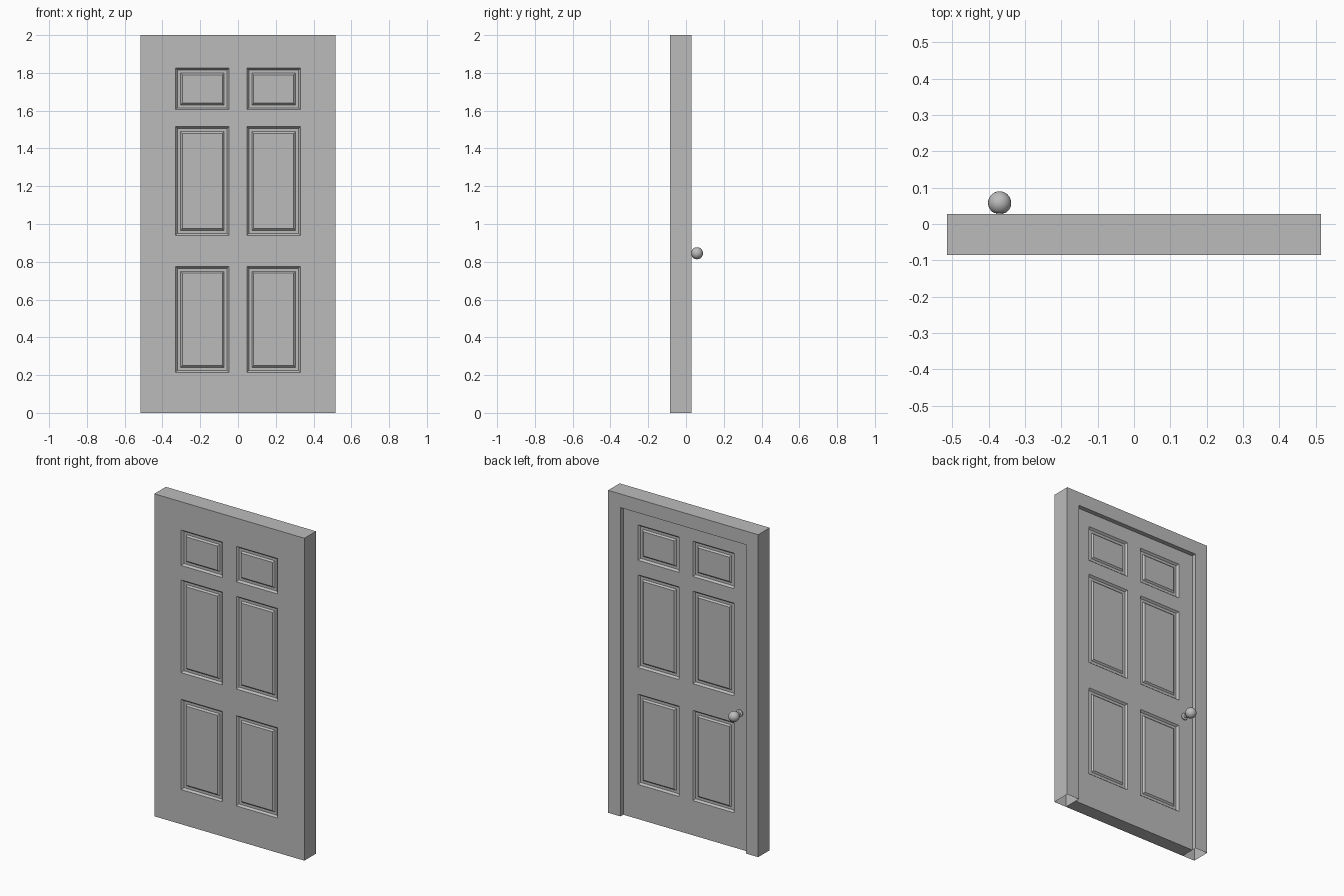
import bpy, bmesh, math

if "Cube" in bpy.data.objects:
    bpy.data.objects.remove(bpy.data.objects["Cube"])

grey = bpy.data.materials.new("plain grey")
grey.diffuse_color = (0.5, 0.5, 0.5, 1)
grey.use_nodes = True
grey.node_tree.nodes["Principled BSDF"].inputs["Base Color"].default_value = grey.diffuse_color

FRONT, SLAB_BACK, FRAME_BACK = -0.085, 0.0, 0.028
XO, XI, ZT, ZI = 0.515, 0.43, 2.0, 1.915      # outer frame and opening
XS = [-XO, -XI, -0.33, -0.048, 0.048, 0.33, XI, XO]
ZS = [0, 0.215, 0.775, 0.94, 1.515, 1.605, 1.825, ZI, ZT]
PANEL_COLS, PANEL_ROWS = (2, 4), (1, 3, 5)


def finish(obj):
    obj.data.materials.append(grey)
    return obj


def quad(bm, *pts):
    return bm.faces.new([bm.verts.new(p) for p in pts])


# Door slab and surrounding frame, one continuous front
bm = bmesh.new()
panels = []
for i, (x0, x1) in enumerate(zip(XS, XS[1:])):
    for k, (z0, z1) in enumerate(zip(ZS, ZS[1:])):
        in_frame = i in (0, 6) or k == 7
        is_panel = i in PANEL_COLS and k in PANEL_ROWS
        y = FRAME_BACK if in_frame else SLAB_BACK
        f = quad(bm, (x0, FRONT, z0), (x1, FRONT, z0), (x1, FRONT, z1), (x0, FRONT, z1))
        b = quad(bm, (x1, y, z0), (x0, y, z0), (x0, y, z1), (x1, y, z1))
        if is_panel:
            panels += [f, b]
    # top of the frame, and underside of the slab (jambs stay open below)
    quad(bm, (x0, FRONT, ZT), (x1, FRONT, ZT), (x1, FRAME_BACK, ZT), (x0, FRAME_BACK, ZT))
    if 0 < i < 6:
        quad(bm, (x0, SLAB_BACK, 0), (x1, SLAB_BACK, 0), (x1, FRONT, 0), (x0, FRONT, 0))
        quad(bm, (x0, FRAME_BACK, ZI), (x1, FRAME_BACK, ZI),
             (x1, SLAB_BACK, ZI), (x0, SLAB_BACK, ZI))
for z0, z1 in zip(ZS, ZS[1:]):
    # outer sides
    quad(bm, (XO, FRONT, z0), (XO, FRAME_BACK, z0), (XO, FRAME_BACK, z1), (XO, FRONT, z1))
    quad(bm, (-XO, FRAME_BACK, z0), (-XO, FRONT, z0), (-XO, FRONT, z1), (-XO, FRAME_BACK, z1))
    # jamb sides facing the opening
    if z1 <= ZI:
        for ya, yb in ((FRONT, SLAB_BACK), (SLAB_BACK, FRAME_BACK)):
            quad(bm, (-XI, ya, z0), (-XI, yb, z0), (-XI, yb, z1), (-XI, ya, z1))
            quad(bm, (XI, yb, z0), (XI, ya, z0), (XI, ya, z1), (XI, yb, z1))
bmesh.ops.remove_doubles(bm, verts=bm.verts, dist=1e-5)
bm.normal_update()
# Moulded panels: step down, flat groove, step up to the raised field
for width, depth in ((0.01, -0.012), (0.016, 0.0), (0.009, 0.009)):
    bmesh.ops.inset_individual(bm, faces=panels, thickness=width, depth=depth,
                               use_even_offset=True)
    bm.normal_update()
me = bpy.data.meshes.new("door_and_frame")
bm.to_mesh(me)
bm.free()
door = finish(bpy.data.objects.new("door_and_frame", me))
bpy.context.collection.objects.link(door)

# Knob with rosette and stem, turned around the y axis
KX, KY, KZ, R = -0.37, 0.058, 0.845, 0.032
profile = [(0.021, 0.0), (0.021, 0.005), (0.017, 0.009), (0.010, 0.010), (0.010, 0.03)]
for n in range(1, 13):
    a = math.radians(160 - 160 * n / 12)
    profile.append((R * math.sin(a), KY + R * math.cos(a)))
bm = bmesh.new()
verts = [bm.verts.new((r, y, 0)) for r, y in profile]
edges = [bm.edges.new(p) for p in zip(verts, verts[1:])]
bmesh.ops.spin(bm, geom=verts + edges, cent=(0, 0, 0), axis=(0, 1, 0),
               angle=math.tau, steps=24)
bmesh.ops.remove_doubles(bm, verts=bm.verts, dist=1e-5)
bmesh.ops.recalc_face_normals(bm, faces=bm.faces)
me = bpy.data.meshes.new("door_knob")
bm.to_mesh(me)
bm.free()
knob = finish(bpy.data.objects.new("door_knob", me))
knob.location = (KX, 0, KZ)
bpy.context.collection.objects.link(knob)
bpy.context.view_layer.objects.active = knob
knob.select_set(True)
bpy.ops.object.shade_smooth_by_angle(angle=math.radians(40))
